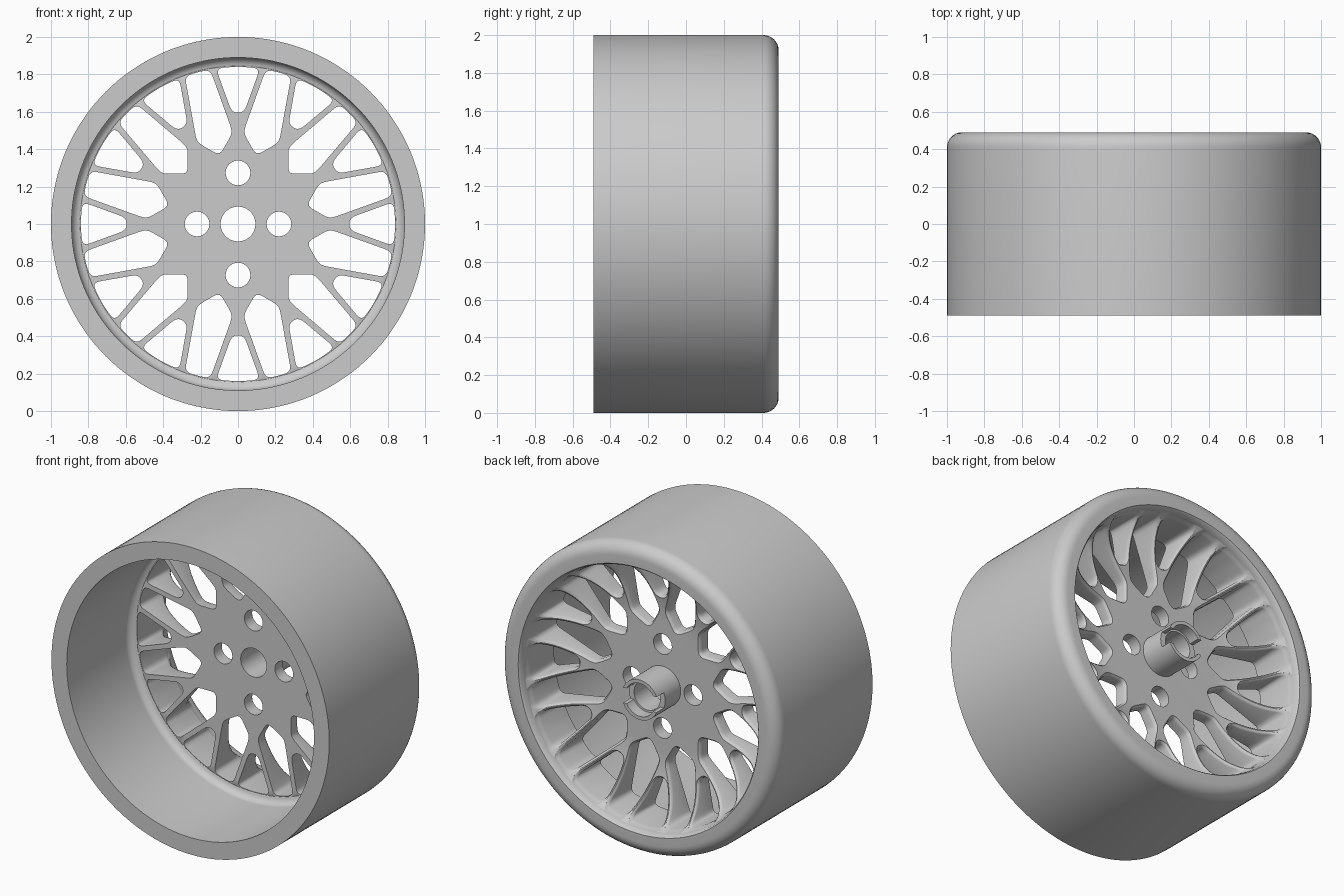
import bpy, bmesh, math
from mathutils import Vector, Matrix

old = bpy.data.objects.get("Cube")
if old:
    bpy.data.objects.remove(old, do_unlink=True)

AXLE = Vector((0, 0, 1))
FACE_Y = 0.16

metal = bpy.data.materials.new("wheel_grey")
metal.use_nodes = True
grey = (0.6, 0.6, 0.6, 1)
metal.diffuse_color = grey
metal.node_tree.nodes["Principled BSDF"].inputs["Base Color"].default_value = grey


def finish(bm, name):
    bmesh.ops.recalc_face_normals(bm, faces=bm.faces)
    mesh = bpy.data.meshes.new(name)
    bm.to_mesh(mesh)
    bm.free()
    obj = bpy.data.objects.new(name, mesh)
    bpy.context.collection.objects.link(obj)
    mesh.materials.append(metal)
    return obj


def revolve(name, profile, steps=144):
    """Turn a closed (radius, y) profile around the axle."""
    bm = bmesh.new()
    verts = [bm.verts.new((r, y, 1)) for r, y in profile]
    edges = [bm.edges.new((verts[i - 1], verts[i])) for i in range(len(verts))]
    bmesh.ops.spin(bm, geom=verts + edges, cent=AXLE, axis=(0, 1, 0),
                   angle=math.tau, steps=steps, use_merge=True)
    bmesh.ops.remove_doubles(bm, verts=bm.verts, dist=1e-5)
    return finish(bm, name)


def arc(cr, cy, radius, a0, a1, n=8):
    angles = [math.radians(a0 + (a1 - a0) * i / n) for i in range(n + 1)]
    return [(cr + radius * math.cos(a), cy + radius * math.sin(a)) for a in angles]


def cut(obj, cutter):
    cutter.hide_render = True
    mod = obj.modifiers.new("cut", "BOOLEAN")
    mod.operation, mod.solver, mod.object = "DIFFERENCE", "EXACT", cutter
    bpy.context.view_layer.objects.active = obj
    bpy.ops.object.modifier_apply(modifier=mod.name)
    bpy.data.objects.remove(cutter, do_unlink=True)


def smooth(obj):
    bpy.ops.object.select_all(action="DESELECT")
    obj.select_set(True)
    bpy.context.view_layer.objects.active = obj
    bpy.ops.object.shade_smooth_by_angle(angle=math.radians(32))


def dish(r):
    """Height of the concave outer side of the spokes at radius r."""
    t = min(max((r - 0.42) / 0.44, 0), 1)
    return 0.24 + 0.12 * t ** 2 + 0.10 * t ** 6


def rounded(corners, size):
    """Round the corners of an outline, then split its long sides."""
    pts = []
    for i, c in enumerate(corners):
        p, c, n = Vector(corners[i - 1]), Vector(c), Vector(corners[(i + 1) % len(corners)])
        a = c + (p - c).normalized() * min(size, (p - c).length * 0.45)
        b = c + (n - c).normalized() * min(size, (n - c).length * 0.45)
        for k in range(6):
            t = k / 5
            pts.append(a * (1 - t) ** 2 + c * 2 * t * (1 - t) + b * t * t)
    out = []
    for i, p in enumerate(pts):
        q = pts[(i + 1) % len(pts)]
        n = max(1, math.ceil((q - p).length / 0.03))
        out += [p.lerp(q, k / n) for k in range(n)]
    return out


def add_window(bm, outline, angle):
    """Through-cutter that flares where it meets the dished side."""
    turn = Matrix.Rotation(angle, 2)
    count = len(outline)
    normals = []
    for i in range(count):
        d = outline[(i + 1) % count] - outline[i - 1]
        normals.append(Vector((d.y, -d.x)).normalized())
    rings = []
    for offset, drop, flat in ((0, 0, 0.05), (0, 0.022, None), (0.004, 0.01, None),
                               (0.013, 0, None), (0.013, 0, 0.7)):
        ring = []
        for p, n in zip(outline, normals):
            q = p + n * offset
            y = flat if flat else dish(q.length) - drop
            w = turn @ q
            ring.append(bm.verts.new((w.x, y, 1 + w.y)))
        rings.append(ring)
    for a, b in zip(rings, rings[1:]):
        for i in range(count):
            bm.faces.new((a[i - 1], a[i], b[i], b[i - 1]))
    bm.faces.new(rings[0])
    bm.faces.new(rings[-1])


def mirrored(half):
    """Counter-clockwise outline from its lower half, symmetric about v = 0."""
    return half + [(u, -v) for u, v in reversed(half) if v]


# Rim: open barrel, inner fillet and rounded lip
rim = revolve("rim", [(0.843, FACE_Y + 0.001)] + arc(0.84, 0.11, 0.05, 85, 0)
              + [(0.89, -0.49), (1, -0.49)] + arc(0.92, 0.41, 0.08, 0, 90)
              + [(0.865, 0.49), (0.857, 0.48), (0.85, 0.44)])

# Spoke face: dished disc with window cut-outs
radii = [0.42 + 0.44 * i / 20 for i in range(20, -1, -1)]
spokes = revolve("spoke_face", [(0.093, FACE_Y), (0.845, FACE_Y), (0.88, 0.18), (0.88, 0.46)]
                 + [(r, dish(r)) for r in radii] + [(0.093, 0.24)])

long_window = rounded(mirrored([(0.38, 0), (0.47, -0.09), (0.50, -0.098),
                                (0.835, -0.07), (0.84, 0)]), 0.035)
fork_window = rounded(mirrored([(0.595, -0.032), (0.832, -0.118), (0.842, 0)]), 0.04)
bm = bmesh.new()
for i in range(12):
    add_window(bm, fork_window, math.radians(30 * i))
    add_window(bm, long_window, math.radians(30 * i + 15))
cut(spokes, finish(bm, "window_cutter"))

# Bolt holes
bm = bmesh.new()
for x, z in ((0.219, 0), (-0.219, 0), (0, 0.273), (0, -0.273)):
    place = Matrix.Translation((x, 0.2, 1 + z)) @ Matrix.Rotation(math.pi / 2, 4, "X")
    bmesh.ops.create_cone(bm, cap_ends=True, segments=40, radius1=0.066,
                          radius2=0.066, depth=0.4, matrix=place)
cut(spokes, finish(bm, "bolt_hole_cutter"))

# Hub sleeve with counterbore and cross slot
hub = revolve("hub_sleeve", [(0.094, 0.2), (0.13, 0.2), (0.13, 0.475),
                             (0.107, 0.475), (0.107, 0.40), (0.094, 0.40)], 64)
bm = bmesh.new()
bmesh.ops.create_cube(bm, size=1, matrix=Matrix.Translation((0, 0.45, 1))
                      @ Matrix.Diagonal((0.4, 0.1, 0.1, 1)))
cut(hub, finish(bm, "slot_cutter"))

for part in (rim, spokes, hub):
    smooth(part)
